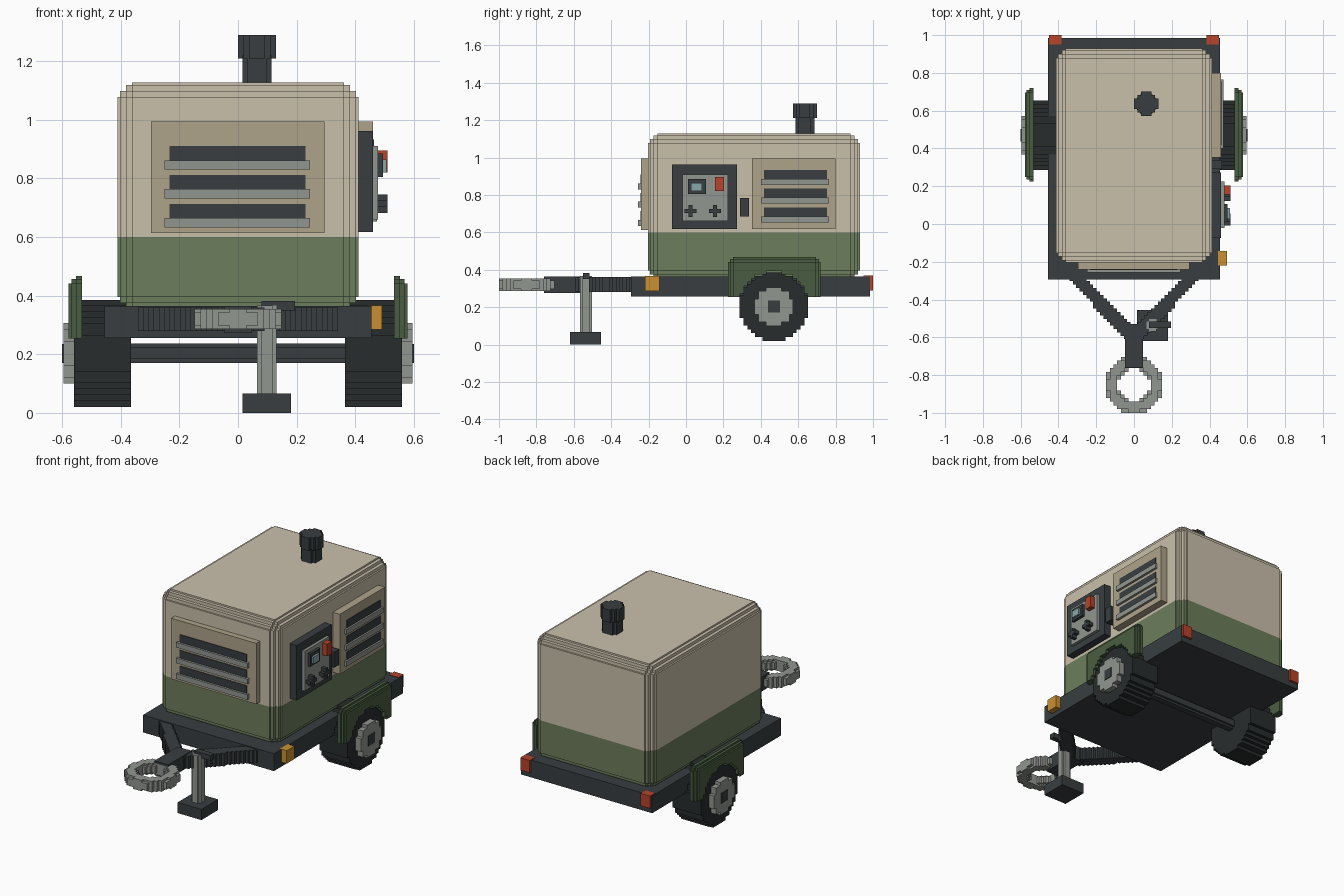
import bpy, bmesh
from math import hypot

if "Cube" in bpy.data.objects:
    bpy.data.objects.remove(bpy.data.objects["Cube"])

HEX = dict(beige="C9BFAA", panel="ADA289", green="6C7C5C", dkgreen="4A5D43", dark="3B4042",
           tyre="2C3031", grey="90958F", red="B5452F", amber="C98F35", screen="86A5A6")
MATS = {}


def material(key):
    if key not in MATS:
        m = bpy.data.materials.new(key)
        rgb = [(int(HEX[key][i:i + 2], 16) / 255) ** 2.2 for i in (0, 2, 4)]
        m.diffuse_color = (*rgb, 1)
        m.use_nodes = True
        m.node_tree.nodes["Principled BSDF"].inputs["Base Color"].default_value = m.diffuse_color
        MATS[key] = m
    return MATS[key]


def ticks(lo, hi, n):
    return [lo + (hi - lo) * i / n for i in range(n + 1)]


def stepped(name, color, axes, inside=lambda p: True):
    """Solid made of every grid cell whose centre passes the test; only outer faces are kept."""
    mid = [[(a + b) / 2 for a, b in zip(t, t[1:])] for t in axes]
    cells = {(i, j, k) for i, x in enumerate(mid[0]) for j, y in enumerate(mid[1])
             for k, z in enumerate(mid[2]) if inside((x, y, z))}
    bm = bmesh.new()
    verts = {}

    def vert(idx):
        if idx not in verts:
            verts[idx] = bm.verts.new([axes[a][idx[a]] for a in range(3)])
        return verts[idx]

    for c in sorted(cells):
        for a in range(3):
            b, d = (a + 1) % 3, (a + 2) % 3
            for side in (0, 1):
                n = list(c)
                n[a] += 2 * side - 1
                if tuple(n) in cells:
                    continue
                quad = []
                for u, v in ((0, 0), (1, 0), (1, 1), (0, 1)):
                    q = list(c)
                    q[a] += side
                    q[b] += u
                    q[d] += v
                    quad.append(vert(tuple(q)))
                bm.faces.new(quad if side else quad[::-1])
    bmesh.ops.dissolve_limit(bm, angle_limit=0.01, verts=bm.verts[:], edges=bm.edges[:])
    me = bpy.data.meshes.new(name)
    bm.to_mesh(me)
    bm.free()
    me.materials.append(material(color))
    ob = bpy.data.objects.new(name, me)
    bpy.context.collection.objects.link(ob)
    return ob


def box(name, color, x, y, z):
    return stepped(name, color, [sorted(x), sorted(y), sorted(z)])


def cyl(name, color, axis, centre, r, span, n, grow=1.0):
    """Stepped cylinder; centre holds the two coordinates other than the axis, in x-y-z order."""
    o = [i for i in range(3) if i != axis]
    axes = [sorted(span)] * 3
    for i, c in zip(o, centre):
        axes[i] = ticks(c - r, c + r, n)
    return stepped(name, color, axes,
                   lambda p: hypot(p[o[0]] - centre[0], p[o[1]] - centre[1]) < r * grow)


def round_ticks(lo, hi, insets):
    return sorted([lo + i for i in insets] + [hi - i for i in insets])


def round_test(bounds, r):
    def test(p):
        q = [max(0, r - min(v - lo, hi - v)) for v, (lo, hi) in zip(p, bounds)]
        return hypot(*q) < r
    return test


# Cabinet: stepped rounded box split into two colours at z = 0.6
B = [(-.412, .412), (-.203, .93), (.345, 1.128)]
ins = [0, .01, .03, .05, .085]
bx, by, bz = [round_ticks(lo, hi, ins) for lo, hi in B]
body = round_test(B, .087)
stepped("cabinet_lower", "green", [bx, by, [z for z in bz if z < .6] + [.6]], body)
stepped("cabinet_upper", "beige", [bx, by, [.6] + [z for z in bz if z > .6]], body)

# Front vent with louvres
box("front_vent_panel", "panel", (-.297, .295), (-.24, -.2), (.613, .995))
for i in range(3):
    z = .83 - .0985 * i
    box(f"front_vent_slot_{i}", "dark", (-.234, .231), (-.244, -.23), (z + .032, z + .08))
    box(f"front_vent_slat_{i}", "grey", (-.25, .246), (-.257, -.23), (z, z + .032))

# Side vent with louvres
box("side_vent_panel", "panel", (.4, .46), (.353, .80), (.618, .995))
for i in range(3):
    z = .853 - .1 * i
    box(f"side_vent_slot_{i}", "dark", (.45, .464), (.417, .754), (z + .032, z + .08))
    box(f"side_vent_slat_{i}", "grey", (.45, .475), (.40, .765), (z, z + .032))

# Control panel
box("control_box", "dark", (.4, .46), (-.075, .273), (.617, .962))
box("control_plate", "grey", (.45, .478), (-.02, .225), (.66, .91))
box("display_frame", "dark", (.47, .495), (.01, .107), (.805, .885))
box("display_screen", "screen", (.48, .507), (.027, .086), (.82, .864))
box("power_switch", "red", (.47, .51), (.155, .203), (.82, .896))
for i, y in enumerate((.024, .155)):
    cyl(f"knob_{i}", "dark", 0, (y, .714), .032, (.47, .51), 3, .85)
box("door_handle", "dark", (.4, .465), (.29, .338), (.685, .783))

# Exhaust
cyl("exhaust_pipe", "dark", 2, (.065, .636), .05, (1.1, 1.22), 6)
cyl("exhaust_cap", "dark", 2, (.065, .636), .065, (1.21, 1.29), 7)

# Chassis and lights
box("chassis", "dark", (-.455, .455), (-.293, .985), (.256, .365))
for s in (-1, 1):
    box(f"tail_light_{s}", "red", (s * .385, s * .45), (.95, 1.0), (.29, .368))
box("side_marker", "amber", (.445, .492), (-.22, -.143), (.285, .366))

# Axle, wheels and fenders
WY, WZ = .47, .203
cyl("axle", "dark", 0, (WY, WZ), .033, (-.4, .4), 5)
for s in (-1, 1):
    side = "right" if s > 0 else "left"
    cyl(f"wheel_{side}", "tyre", 0, (WY, WZ), .183, (s * .365, s * .56), 18)
    cyl(f"hub_{side}", "grey", 0, (WY, WZ), .103, (s * .54, s * .596), 10)
    box(f"hub_cap_{side}", "dark", (s * .58, s * .6), (WY - .032, WY + .032), (WZ - .032, WZ + .032))
    F = [tuple(sorted((s * .3, s * .578))), (.225, .72), (.1, .467)]
    shell = round_test(F, .045)
    fi = [0, .01, .025, .045]
    fx = [v for v in round_ticks(*F[0], fi) if abs(v) > .37]
    fy = sorted(set(round_ticks(*F[1], fi) + ticks(.29, .65, 18)))
    fz = ticks(.254, .394, 7) + [.422, .442, .457, .467]
    stepped(f"fender_{side}", "dkgreen", [fx, fy, fz],
            lambda p, t=shell: t(p) and hypot(p[1] - WY, p[2] - WZ) > .187)

# Drawbar: two diagonal arms, a centre tongue and a towing eye
stepped("drawbar_arms", "dark", [ticks(-.36, .36, 40), ticks(-.61, -.285, 18), [.28, .36]],
        lambda p: abs(abs(p[0]) - (.29 + (p[1] + .3) * .96)) < .05)
box("drawbar_tongue", "dark", (-.048, .048), (-.76, -.53), (.275, .365))
stepped("towing_eye", "grey", [ticks(-.148, .148, 15), ticks(-1, -.704, 15), [.286, .298, .342, .354]],
        lambda p: (abs(hypot(p[0], p[1] + .852) - .117) / .034) ** 2.5
        + (abs(p[2] - .32) / .037) ** 2.5 < 1)

# Support jack
cyl("jack_post", "grey", 2, (.098, -.535), .033, (.06, .366), 5)
box("jack_foot", "dark", (.015, .18), (-.62, -.455), (0, .067))
box("jack_crank", "dark", (.08, .195), (-.55, -.515), (.35, .382))
